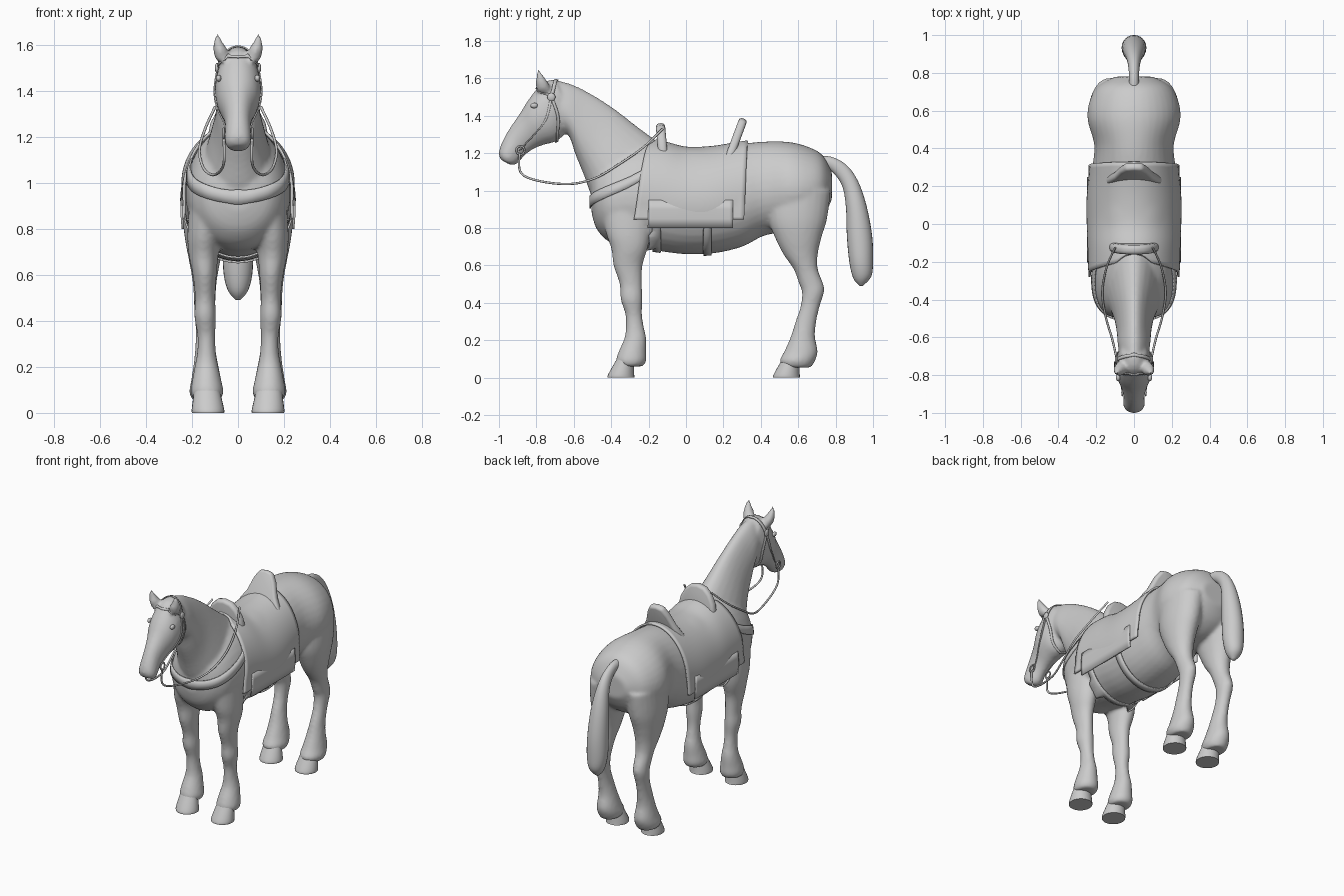
import bpy, bmesh, math
from mathutils import Vector

if "Cube" in bpy.data.objects:
    bpy.data.objects.remove(bpy.data.objects["Cube"])


def finish(name, bm, smooth=True):
    bmesh.ops.recalc_face_normals(bm, faces=bm.faces[:])
    me = bpy.data.meshes.new(name)
    bm.to_mesh(me)
    bm.free()
    me.polygons.foreach_set("use_smooth", [smooth] * len(me.polygons))
    ob = bpy.data.objects.new(name, me)
    bpy.context.collection.objects.link(ob)
    return ob


def mod(ob, kind, **settings):
    m = ob.modifiers.new(kind.title(), kind)
    for k, v in settings.items():
        setattr(m, k, v)
    return m


def spline(rows, steps=4):
    """Catmull-Rom through rows of numbers."""
    rows = [tuple(r) for r in rows]
    out = []
    for i in range(len(rows) - 1):
        quad = zip(rows[max(i - 1, 0)], rows[i], rows[i + 1], rows[min(i + 2, len(rows) - 1)])
        quad = list(quad)
        for s in range(steps):
            t = s / steps
            out.append(tuple(b + 0.5 * t * (c - a + t * (2*a - 5*b + 4*c - d + t * (3*(b - c) + d - a)))
                             for a, b, c, d in quad))
    return out + [rows[-1]]


def loft(bm, rows, skew=0.0, side=1, n=24, steps=4):
    """Rows: top y, top z, bottom y, bottom z, half width, centre x."""
    rings = []
    for yt, zt, yb, zb, w, xc in spline(rows, steps):
        ring = []
        for i in range(n):
            a = math.tau * i / n
            c, s = math.cos(a), math.sin(a)
            ring.append(bm.verts.new((side * (xc + w * s * (1 - skew * c)),
                                      (yt + yb) / 2 + (yt - yb) / 2 * c,
                                      (zt + zb) / 2 + (zt - zb) / 2 * c)))
        rings.append(ring)
    for r, q in zip(rings, rings[1:]):
        for i in range(n):
            j = (i + 1) % n
            bm.faces.new((r[i], r[j], q[j], q[i]))
    bm.faces.new(rings[0])
    bm.faces.new(rings[-1][::-1])


def leg(rows):
    """Front y, back y, height, centre x, half width."""
    return [(f, z, b, z, w, x) for f, b, z, x, w in rows]


# Horse body: torso, neck, head, legs and ears fused into one skin
bm = bmesh.new()
torso = [(-.505, 1.06, .88, .07), (-.475, 1.14, .79, .15), (-.40, 1.2, .72, .205), (-.28, 1.25, .70, .225),
         (-.13, 1.25, .675, .23), (0, 1.22, .66, .235), (.15, 1.225, .665, .235), (.3, 1.25, .70, .22),
         (.42, 1.262, .76, .21), (.55, 1.26, .78, .245), (.65, 1.235, .8, .235), (.73, 1.19, .86, .19),
         (.78, 1.1, .95, .1)]
loft(bm, [(y, t, y, b, w, 0) for y, t, b, w in torso], .06, n=36)
neck = [(-.05, 1.22, -.30, .8, .16), (-.13, 1.25, -.42, .86, .165), (-.25, 1.335, -.495, .95, .14),
        (-.40, 1.45, -.545, 1.08, .105), (-.53, 1.53, -.59, 1.19, .09), (-.63, 1.575, -.625, 1.29, .085),
        (-.72, 1.595, -.68, 1.34, .075)]
loft(bm, [r + (0,) for r in neck], .25)
head = [(-.70, 1.595, -.63, 1.42, .07), (-.765, 1.58, -.64, 1.32, .09), (-.81, 1.53, -.69, 1.265, .1),
        (-.85, 1.475, -.76, 1.245, .092), (-.89, 1.41, -.82, 1.22, .07), (-.945, 1.33, -.865, 1.185, .056),
        (-.985, 1.255, -.895, 1.15, .057), (-1.002, 1.2, -.92, 1.136, .054), (-.99, 1.165, -.945, 1.14, .035)]
loft(bm, [r + (0,) for r in head], -.05)
front_leg = leg([(-.46, -.18, .95, .125, .085), (-.43, -.19, .78, .145, .075), (-.40, -.205, .69, .15, .065),
                 (-.388, -.232, .6, .145, .052), (-.355, -.235, .5, .143, .044), (-.35, -.232, .42, .143, .047),
                 (-.325, -.235, .34, .138, .039), (-.322, -.225, .27, .137, .04), (-.33, -.212, .21, .137, .05),
                 (-.36, -.212, .14, .136, .064), (-.375, -.212, .09, .135, .072), (-.36, -.23, .06, .135, .06)])
hind_leg = leg([(.44, .775, 1.0, .13, .105), (.44, .755, .85, .14, .1), (.475, .725, .75, .145, .085),
                (.52, .705, .66, .145, .068), (.575, .705, .58, .145, .054), (.605, .735, .5, .145, .047),
                (.62, .738, .455, .145, .046), (.612, .715, .38, .145, .04), (.585, .697, .3, .143, .042),
                (.56, .69, .22, .14, .052), (.525, .705, .14, .138, .066), (.5, .69, .09, .138, .074),
                (.52, .67, .055, .138, .06)])
ear = [(-.80, 1.53, -.72, 1.53, .025, .07), (-.805, 1.575, -.735, 1.575, .033, .076),
       (-.80, 1.61, -.76, 1.61, .022, .086), (-.795, 1.65, -.787, 1.65, .006, .09)]
for s in (1, -1):
    loft(bm, front_leg, 0, s)
    loft(bm, hind_leg, 0, s)
    loft(bm, ear, 0, s, 12)
body = finish("horse_body", bm)
mod(body, "REMESH", mode='VOXEL', voxel_size=.011, use_smooth_shade=True)
mod(body, "SMOOTH", factor=.5, iterations=6)

# Tail
bm = bmesh.new()
loft(bm, [(.70, 1.185, .72, 1.11, .028, 0), (.78, 1.18, .76, 1.115, .026, 0), (.86, 1.135, .805, 1.075, .03, 0),
          (.92, 1.05, .84, 1.01, .04, 0), (.965, .92, .856, .90, .055, 0), (.995, .76, .86, .76, .064, 0),
          (1.0, .62, .873, .62, .064, 0), (.99, .54, .895, .53, .045, 0), (.945, .49, .93, .49, .01, 0)])
finish("tail", bm)

# Hooves
for part, y in (("front", -.42), ("hind", .465)):
    bm = bmesh.new()
    for s in (1, -1):
        loft(bm, leg([(y, y + .145, 0, .13, .07), (y + .005, y + .143, .02, .131, .07),
                      (y + .05, y + .14, .1, .135, .055)]), 0, s)
    mod(finish(part + "_hooves", bm), "EDGE_SPLIT", split_angle=math.radians(50))

# Eyes and bridle rosettes
bm = bmesh.new()
for s in (1, -1):
    res = bmesh.ops.create_uvsphere(bm, u_segments=16, v_segments=10, radius=.02)
    for v in res["verts"]:
        v.co = (v.co.x * .6 + s * .084, v.co.y - .812, v.co.z * .75 + 1.455)
finish("eyes", bm)
bm = bmesh.new()
for s in (1, -1):
    res = bmesh.ops.create_uvsphere(bm, u_segments=16, v_segments=8, radius=.022)
    for v in res["verts"]:
        v.co = (v.co.x * .4 + s * .092, v.co.y - .72, v.co.z + 1.5)
finish("bridle_rosettes", bm)


def sheet(name, rows, thick, wrap):
    """Grid of points on one side, fitted to the horse and mirrored."""
    bm = bmesh.new()
    grid = [[bm.verts.new(p) for p in r] for r in rows]
    for r, q in zip(grid, grid[1:]):
        for i in range(len(r) - 1):
            bm.faces.new((r[i], r[i + 1], q[i + 1], q[i]))
    ob = finish(name, bm)
    mod(ob, "SHRINKWRAP", target=body, wrap_method='NEAREST_SURFACEPOINT', wrap_mode=wrap, offset=thick * .8)
    mod(ob, "MIRROR", use_clip=True, merge_threshold=.004)
    mod(ob, "SOLIDIFY", thickness=thick, offset=0)
    return ob


def strap(name, pts, across, thick=.008):
    across = Vector(across) / 2
    sheet(name, [[Vector(p) + across * k for k in (-1, 0, 1)] for p in spline(pts, 6)], thick, 'ABOVE_SURFACE')


# Saddle blanket and lower panel
drape = spline([(0, 1.225), (.07, 1.215), (.13, 1.18), (.18, 1.12), (.215, 1.03), (.232, .93), (.236, .845)], 4)


def cloth(name, profile, f0, f1, b0, b1, out, thick):
    rows = []
    for i, (x, z) in enumerate(profile):
        t = i / (len(profile) - 1)
        f, b = f0 + (f1 - f0) * t, b0 + (b1 - b0) * t
        rows.append([(x + out * min(1, x * 9), f + (b - f) * k / 24, z) for k in range(25)])
    sheet(name, rows, thick, 'OUTSIDE')


cloth("saddle_blanket", drape, -.19, -.28, .335, .31, 0, .012)
cloth("saddle_side_panel", [(.232, .95), (.236, .9), (.236, .85), (.232, .80)], -.2, -.205, .25, .25, .008, .01)

# Girths, breast strap and bridle
for name, y in (("front_girth", -.16), ("rear_girth", .115)):
    strap(name, [(.235, y, .84), (.21, y, .77), (.14, y, .69), (.06, y, .66), (0, y, .655)], (0, .045, 0))
strap("breast_strap", [(0, -.54, .935), (.1, -.52, .95), (.18, -.44, .985), (.22, -.32, 1.04), (.23, -.22, 1.1)],
      (0, 0, .06))
strap("browband", [(0, -.80, 1.55), (.05, -.79, 1.55), (.09, -.72, 1.5)], (0, 0, .018), .006)
strap("crownpiece", [(0, -.69, 1.6), (.05, -.70, 1.58), (.09, -.72, 1.5)], (0, .02, 0), .006)
strap("cheek_strap", [(.09, -.72, 1.5), (.1, -.75, 1.38), (.075, -.82, 1.29), (.056, -.885, 1.215)],
      (0, .014, .008), .006)
strap("throat_strap", [(.09, -.72, 1.5), (.09, -.685, 1.4), (.075, -.68, 1.3), (0, -.69, 1.255)],
      (0, .016, 0), .006)


def tube(name, pts, radius):
    cu = bpy.data.curves.new(name, 'CURVE')
    cu.dimensions = '3D'
    cu.bevel_depth, cu.bevel_resolution, cu.use_fill_caps = radius, 2, True
    for s in (1, -1):
        path = spline(pts, 6)
        sp = cu.splines.new('POLY')
        sp.points.add(len(path) - 1)
        for p, (x, y, z) in zip(sp.points, path):
            p.co = (s * x, y, z, 1)
    ob = bpy.data.objects.new(name, cu)
    bpy.context.collection.objects.link(ob)


# Reins and bit rings
tube("reins", [(.062, -.89, 1.2), (.06, -.885, 1.1), (.075, -.8, 1.055), (.11, -.63, 1.035), (.15, -.49, 1.065),
               (.168, -.36, 1.14), (.145, -.23, 1.23), (.10, -.125, 1.33)], .006)
tube("bit_rings", [(.062, -.885 + .022 * math.cos(a * math.tau / 8), 1.215 + .022 * math.sin(a * math.tau / 8))
                   for a in range(9)], .005)


# Pommel and cantle: arched plates leaning along the saddle
def arch(name, half, y0, lean, thick):
    bm = bmesh.new()
    pts = half + [(-x, z) for x, z in half[::-1] if x]
    outer = [p for p in pts]
    bm.faces.new([bm.verts.new((x, y0 + (z - 1.16) * lean, z)) for x, z in outer])
    ob = finish(name, bm)
    mod(ob, "SOLIDIFY", thickness=thick, offset=0)
    mod(ob, "BEVEL", width=thick * .38, segments=3, limit_method='ANGLE', angle_limit=math.radians(50))


arch("pommel", [(0, 1.18), (.09, 1.14), (.13, 1.16), (.132, 1.2), (.12, 1.26), (.09, 1.315), (.05, 1.35),
                (0, 1.36)], -.12, -.09, .05)
arch("cantle", [(0, 1.18), (.11, 1.13), (.15, 1.15), (.145, 1.19), (.105, 1.25), (.075, 1.33), (.045, 1.378),
                (0, 1.385)], .225, .37, .045)
